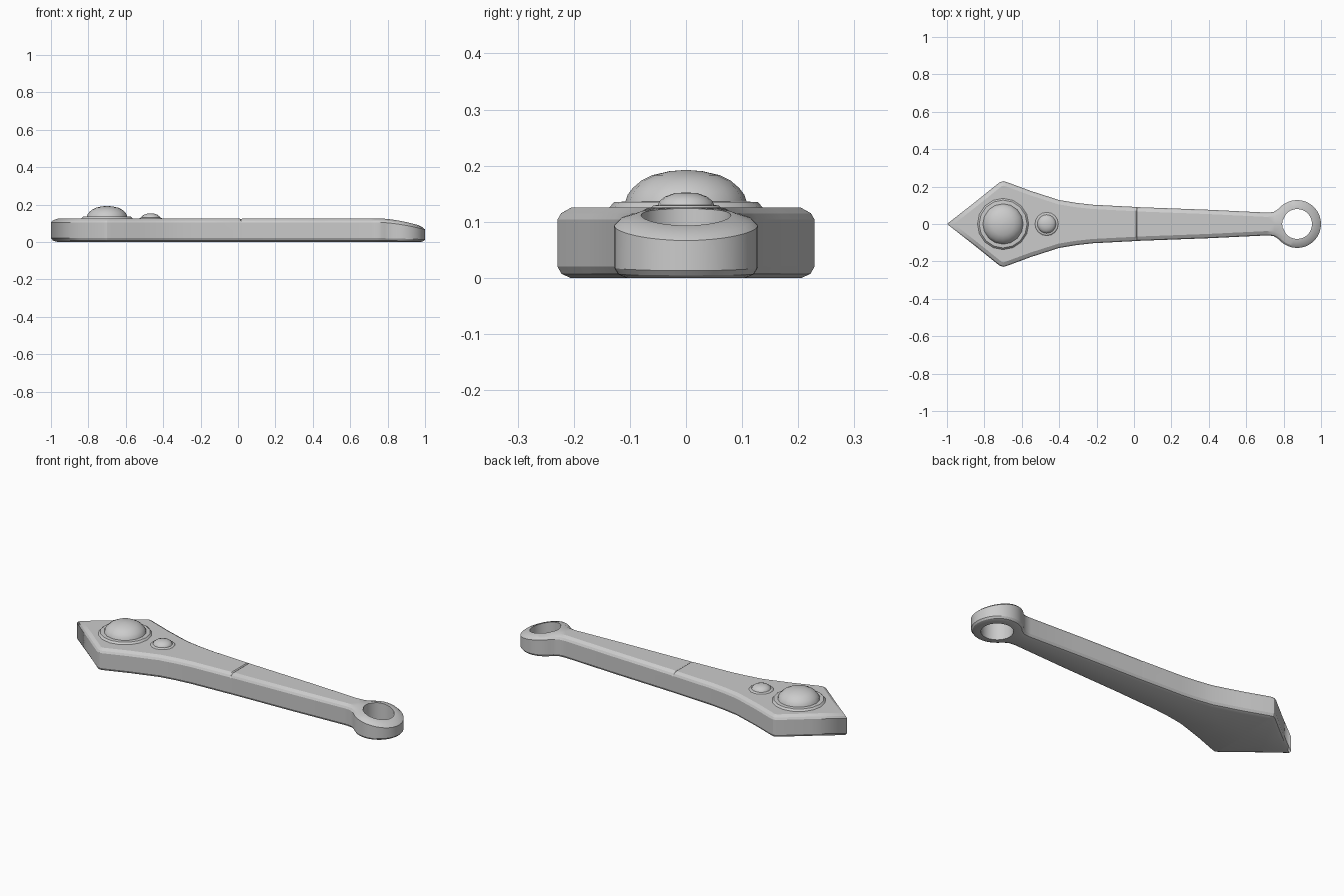
import bpy, bmesh
from math import sin, cos, pi, radians
from mathutils import Vector

if "Cube" in bpy.data.objects:
    bpy.data.objects.remove(bpy.data.objects["Cube"])

TOP = 0.125
RING_X, RING_R, HOLE_R = 0.872, 0.128, 0.08


def finish(name, bm):
    bmesh.ops.remove_doubles(bm, verts=bm.verts, dist=0.0005)
    bmesh.ops.recalc_face_normals(bm, faces=bm.faces)
    me = bpy.data.meshes.new(name)
    bm.to_mesh(me)
    bm.free()
    ob = bpy.data.objects.new(name, me)
    bpy.context.collection.objects.link(ob)
    bpy.ops.object.select_all(action='DESELECT')
    bpy.context.view_layer.objects.active = ob
    ob.select_set(True)
    bpy.ops.object.shade_smooth_by_angle(angle=radians(28))
    return ob


def drop(x, z):
    # the ring end slopes down towards its tip
    t = max(0, (x - 0.77) / 0.23)
    return z * (1 - 0.36 * t ** 1.5)


# Half outline of the body: pointed head, tapering handle, neck, ring
SEAM = 0.018
outline = [(-1, 0), (-0.85, 0.117), (-0.72, 0.222), (-0.70, 0.229), (-0.68, 0.224),
           (-0.55, 0.176), (-0.40, 0.128), (-0.31, 0.113), (-0.22, 0.103),
           (0.012, 0.091), (SEAM, 0.0905), (0.024, 0.090),
           (0.40, 0.076), (0.71, 0.061), (0.745, 0.064), (0.768, 0.078)]
neck = len(outline) - 1
N = 14
for i in range(N):
    a = radians(132) * (1 - i / (N - 1))
    outline.append((RING_X + RING_R * cos(a), RING_R * sin(a)))
outline[-1] = (1.0, 0)
pts = [Vector(p) for p in outline]

# Edge section: (inset, height)
layers = [(0.022, 0), (0.007, 0.007), (0, 0.02), (0, 0.063), (0, 0.104),
          (0.006, 0.115), (0.023, TOP)]


def inset_dir(i):
    flip = lambda v: Vector((v.x, -v.y))
    a = pts[i - 1] if i else flip(pts[1])
    b = pts[i + 1] if i + 1 < len(pts) else flip(pts[-2])
    d1, d2 = (pts[i] - a).normalized(), (b - pts[i]).normalized()
    n1, n2 = Vector((d1.y, -d1.x)), Vector((d2.y, -d2.x))
    n = (n1 + n2).normalized()
    return n / max(0.5, n.dot(n1))


# Body half: one cross-section per outline point, lofted and mirrored
bm = bmesh.new()
columns = []
for i, p in enumerate(pts):
    n = inset_dir(i)
    wide = 1.7 if i > neck else (1.3 if i == neck else 1)
    col = []
    for d, z in layers:
        q = p + n * d * (wide if z > 0.1 else 1)
        zz = drop(q.x, z)
        if i == 10 and z > 0.1:      # shallow seam across the top
            zz -= 0.004
        col.append((q.x, max(q.y, 0), zz))
    if i >= neck:
        a = pi * (1 - (i - neck) / (len(pts) - 1 - neck))
        c = (RING_X + HOLE_R * cos(a), HOLE_R * sin(a) if 0 < i < len(pts) - 1 else 0)
        if i == neck:
            c = (RING_X - HOLE_R, 0)
        top_z = drop(c[0], TOP)
    else:
        c = (col[-1][0], 0)
        top_z = col[-1][2]
    c0 = c if i >= neck else (col[0][0], 0)
    col = [(c0[0], c0[1], 0)] + col + [(c[0], c[1], top_z)]
    columns.append([bm.verts.new(v) for v in col])
for i in range(len(columns) - 1):
    A, B = columns[i], columns[i + 1]
    for j in range(len(A) - 1):
        bm.faces.new((A[j], B[j], B[j + 1], A[j + 1]))
    if i >= neck:                    # wall of the hole
        bm.faces.new((A[-1], B[-1], B[0], A[0]))
body = finish("body", bm)
mirror = body.modifiers.new("mirror", 'MIRROR')
mirror.use_axis = (False, True, False)
mirror.merge_threshold = 0.001


def lathe(name, x, profile, seg):
    bm = bmesh.new()
    rings = [[bm.verts.new((x + r * cos(2 * pi * k / seg), r * sin(2 * pi * k / seg), z))
              for k in range(seg)] for r, z in profile]
    for a, b in zip(rings, rings[1:]):
        for k in range(seg):
            m = (k + 1) % seg
            bm.faces.new((a[k], a[m], b[m], b[k]))
    bm.faces.new(rings[-1])
    return finish(name, bm)


# Domed studs with low collars
lathe("large_stud", -0.70,
      [(0.14, 0.122), (0.128, 0.135), (0.108, 0.136), (0.104, 0.148), (0.095, 0.160),
       (0.08, 0.173), (0.06, 0.183), (0.03, 0.190), (0.006, 0.192)], 16)
lathe("small_stud", -0.467,
      [(0.065, 0.123), (0.058, 0.129), (0.05, 0.130), (0.047, 0.137),
       (0.037, 0.145), (0.02, 0.151), (0.004, 0.152)], 16)
